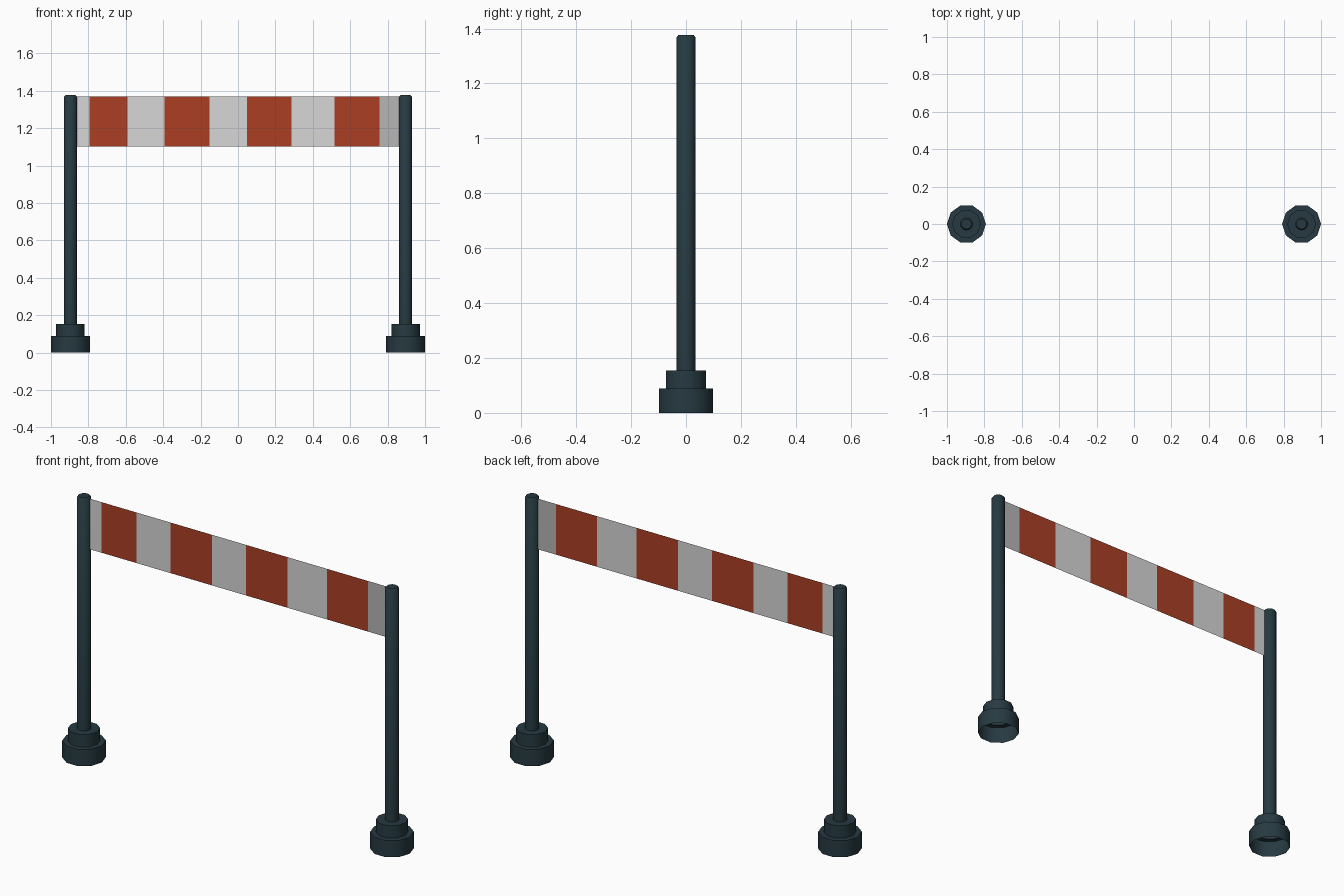
import bpy, bmesh, math

if "Cube" in bpy.data.objects:
    bpy.data.objects.remove(bpy.data.objects["Cube"])


def srgb(r, g, b):
    def lin(c):
        c /= 255
        return c / 12.92 if c <= 0.04045 else ((c + 0.055) / 1.055) ** 2.4
    return (lin(r), lin(g), lin(b), 1)


def material(name, rgb):
    m = bpy.data.materials.new(name)
    m.diffuse_color = srgb(*rgb)
    m.use_nodes = True
    m.node_tree.nodes["Principled BSDF"].inputs["Base Color"].default_value = m.diffuse_color
    return m


dark = material("dark_slate", (38, 58, 65))
red = material("stripe_red", (172, 63, 37))
white = material("stripe_white", (215, 215, 215))
grey = material("end_grey", (182, 182, 182))


def finish(name, bm, mats):
    me = bpy.data.meshes.new(name)
    bm.to_mesh(me)
    bm.free()
    ob = bpy.data.objects.new(name, me)
    bpy.context.collection.objects.link(ob)
    for m in mats:
        me.materials.append(m)
    return ob


def lathe(name, profile, sides, x):
    """Revolve (radius, z) points about a vertical axis at x."""
    bm = bmesh.new()
    pts = [bm.verts.new((r, 0, z)) for r, z in profile]
    edges = [bm.edges.new(p) for p in zip(pts, pts[1:])]
    bmesh.ops.spin(bm, geom=pts + edges, cent=(0, 0, 0), axis=(0, 0, 1),
                   angle=math.tau, steps=sides, use_duplicate=False)
    bmesh.ops.remove_doubles(bm, verts=bm.verts, dist=1e-5)
    bmesh.ops.recalc_face_normals(bm, faces=bm.faces)
    # the open shell must face outwards
    bm.normal_update()
    side = max(bm.faces, key=lambda f: f.calc_center_median().xy.length)
    if side.normal.dot(side.calc_center_median()) < 0:
        bmesh.ops.reverse_faces(bm, faces=bm.faces)
    ob = finish(name, bm, [dark])
    ob.location.x = x
    bpy.ops.object.select_all(action='DESELECT')
    ob.select_set(True)
    bpy.context.view_layer.objects.active = ob
    bpy.ops.object.shade_smooth_by_angle(angle=math.radians(40))


# Stepped hollow feet and round posts, one pair per side
for label, x in (("left", -0.896), ("right", 0.896)):
    lathe(label + "_foot", [(0.104, 0), (0.104, 0.088), (0.0765, 0.088),
                            (0.0765, 0.154), (0.03, 0.154)], 10, x)
    lathe(label + "_post", [(0, 0.15), (0.0345, 0.15), (0.0345, 1.368),
                            (0.027, 1.377), (0, 1.377)], 12, x)

# Thin striped banner stretched between the posts
cuts = [-0.865, -0.795, -0.59, -0.392, -0.152, 0.047, 0.287, 0.517, 0.757, 0.865]
bm = bmesh.new()
cols = [(bm.verts.new((x, 0, 1.103)), bm.verts.new((x, 0, 1.369))) for x in cuts]
for i, (a, b) in enumerate(zip(cols, cols[1:])):
    f = bm.faces.new((a[0], b[0], b[1], a[1]))
    f.material_index = 2 if i == len(cuts) - 2 else i % 2
finish("striped_banner", bm, [white, red, grey])
